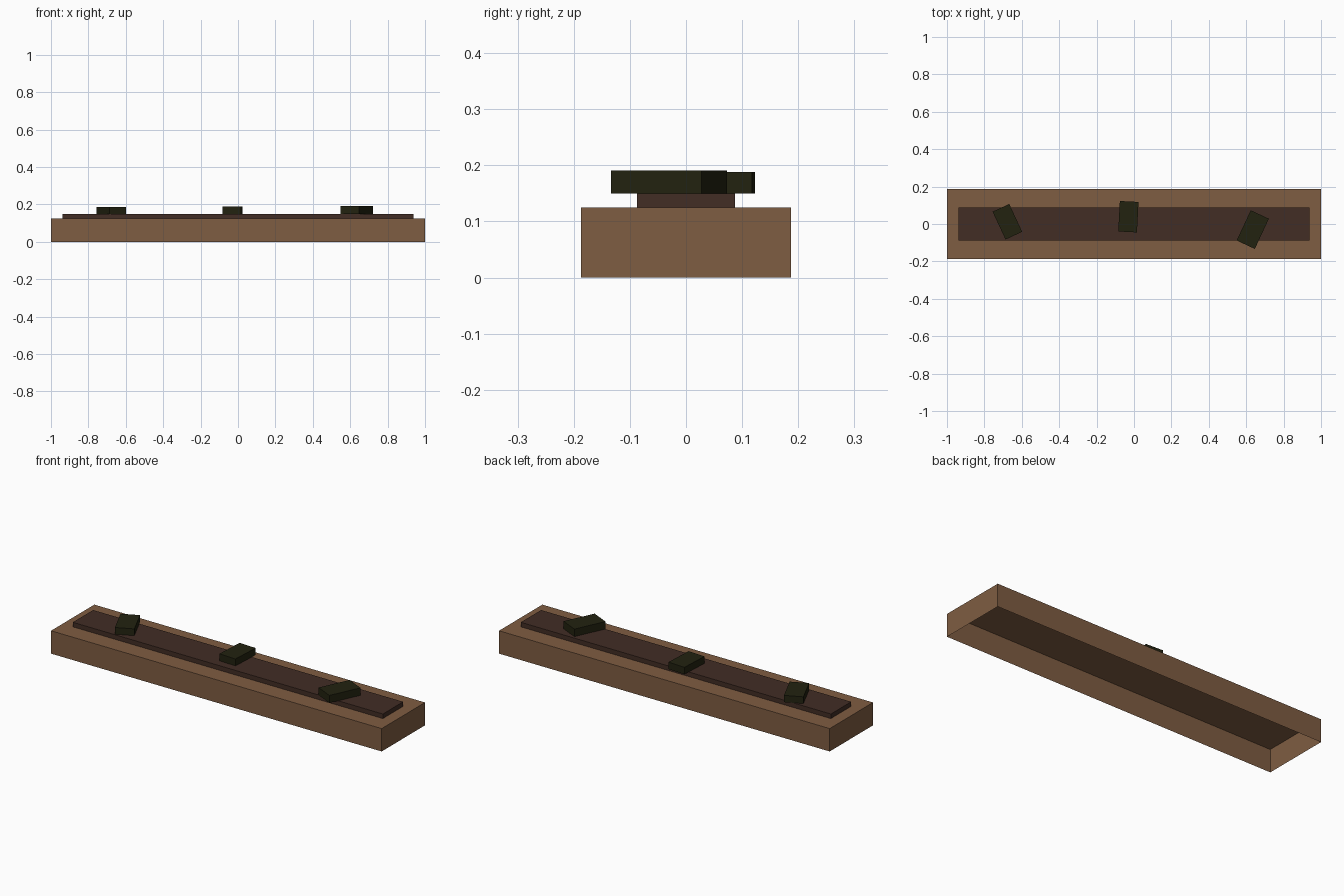
import bpy
import bmesh
from math import radians

default = bpy.data.objects.get("Cube")
if default:
    bpy.data.objects.remove(default, do_unlink=True)


def material(name, rgb):
    mat = bpy.data.materials.new(name)
    mat.use_nodes = True
    color = (*rgb, 1)
    mat.diffuse_color = color
    mat.node_tree.nodes["Principled BSDF"].inputs["Base Color"].default_value = color
    return mat


def box(name, size, center, bottom, mat, turn=0, open_base=False):
    """Flat-faced box standing on the height given by bottom."""
    bm = bmesh.new()
    bmesh.ops.create_cube(bm, size=1)
    bmesh.ops.translate(bm, verts=bm.verts, vec=(0, 0, 0.5))
    bmesh.ops.scale(bm, verts=bm.verts, vec=size)
    if open_base:
        under = [f for f in bm.faces if f.normal.z < -0.5]
        bmesh.ops.delete(bm, geom=under, context="FACES_ONLY")
    mesh = bpy.data.meshes.new(name)
    bm.to_mesh(mesh)
    bm.free()
    mesh.materials.append(mat)
    obj = bpy.data.objects.new(name, mesh)
    obj.location = (*center, bottom)
    obj.rotation_euler.z = radians(turn)
    bpy.context.collection.objects.link(obj)
    return obj


wood = material("light_brown_wood", (0.212, 0.109, 0.054))
panel = material("dark_brown_panel", (0.054, 0.026, 0.018))
green = material("dark_green", (0.016, 0.016, 0.005))

# Hollow base, open underneath, with a raised panel on top
box("base", (2, 0.374, 0.125), (0, 0), 0, wood, open_base=True)
box("raised_panel", (1.875, 0.175, 0.025), (0, 0), 0.125, panel, open_base=True)

# Loose blocks lying on the panel
box("right_block", (0.098, 0.164, 0.037), (-0.677, 0.012), 0.15, green, 25)
box("middle_block", (0.1, 0.163, 0.038), (-0.03, 0.039), 0.15, green, -3)
box("left_block", (0.107, 0.178, 0.041), (0.635, -0.03), 0.15, green, -25)
